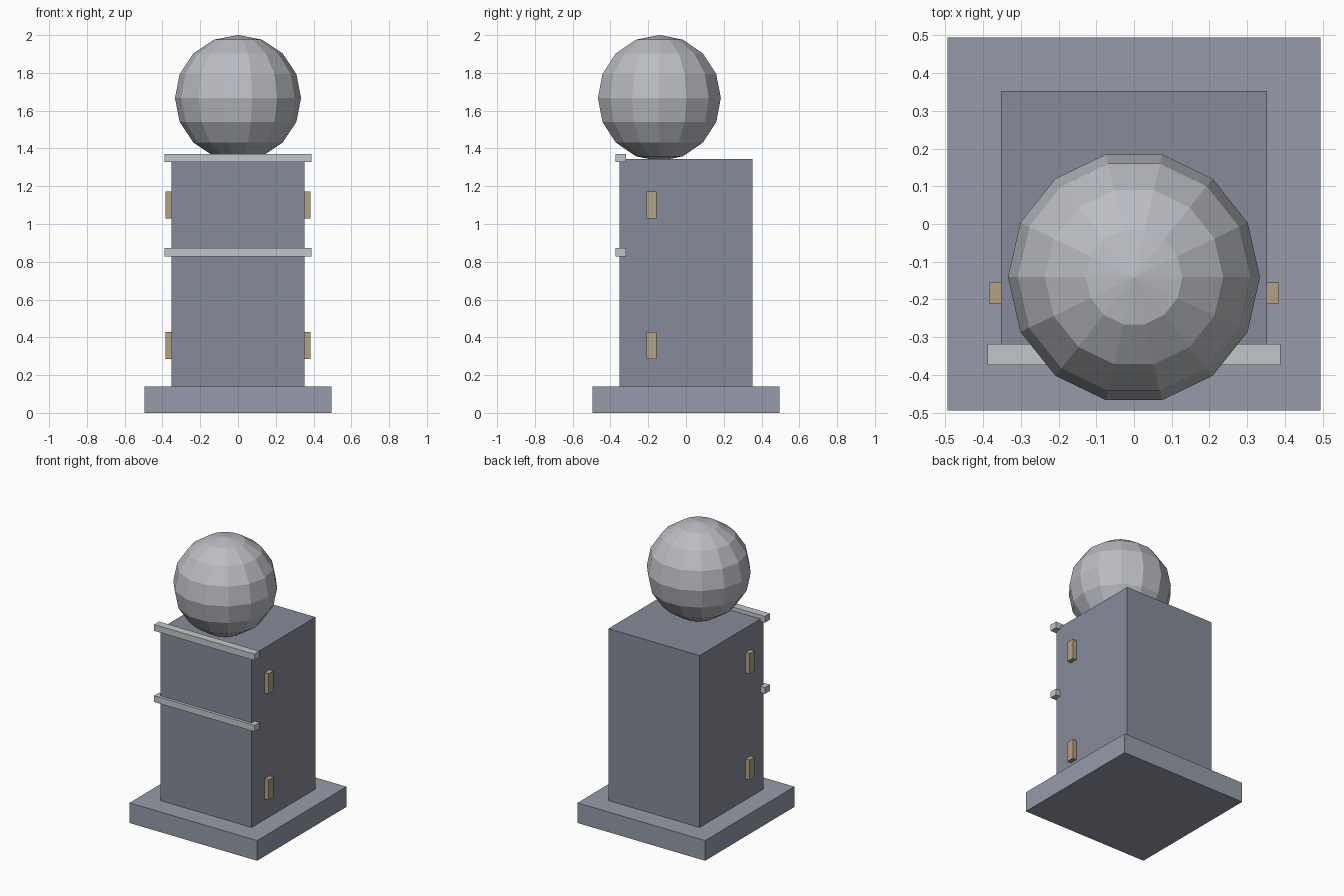
import bpy, bmesh
from math import sin, cos, pi

if "Cube" in bpy.data.objects:
    bpy.data.objects.remove(bpy.data.objects["Cube"])


def material(name, rgb):
    mat = bpy.data.materials.new(name)
    mat.diffuse_color = (*rgb, 1)
    mat.use_nodes = True
    mat.node_tree.nodes["Principled BSDF"].inputs["Base Color"].default_value = mat.diffuse_color
    return mat


slate = material("slate", (0.30, 0.33, 0.40))
dark_slate = material("dark_slate", (0.24, 0.26, 0.32))
pale_metal = material("pale_metal", (0.55, 0.57, 0.60))
steel = material("steel", (0.50, 0.51, 0.55))
brass = material("brass", (0.45, 0.36, 0.23))


def add_object(name, bm, mat):
    bmesh.ops.recalc_face_normals(bm, faces=bm.faces)
    mesh = bpy.data.meshes.new(name)
    bm.to_mesh(mesh)
    bm.free()
    mesh.materials.append(mat)
    obj = bpy.data.objects.new(name, mesh)
    bpy.context.collection.objects.link(obj)
    return obj


def box(name, lo, hi, mat):
    bm = bmesh.new()
    bmesh.ops.create_cube(bm, size=1)
    for v in bm.verts:
        v.co = [(a + b) / 2 + c * (b - a) for a, b, c in zip(lo, hi, v.co)]
    return add_object(name, bm, mat)


def ball(name, center, radius, sides, rings, mat):
    # Low-poly sphere with a corner pointing along +x
    cx, cy, cz = center
    bm = bmesh.new()
    top = bm.verts.new((cx, cy, cz + radius))
    bottom = bm.verts.new((cx, cy, cz - radius))
    loops = []
    for i in range(1, rings):
        r, z = radius * sin(pi * i / rings), radius * cos(pi * i / rings)
        loops.append([bm.verts.new((cx + r * cos(2 * pi * k / sides),
                                    cy + r * sin(2 * pi * k / sides), cz + z))
                      for k in range(sides)])
    for k in range(sides):
        n = (k + 1) % sides
        bm.faces.new((top, loops[0][k], loops[0][n]))
        bm.faces.new((bottom, loops[-1][n], loops[-1][k]))
        for a, b in zip(loops, loops[1:]):
            bm.faces.new((a[k], b[k], b[n], a[n]))
    return add_object(name, bm, mat)


# Plinth and main block
box("base", (-0.494, -0.494, 0), (0.494, 0.494, 0.141), slate)
box("body", (-0.353, -0.353, 0.141), (0.353, 0.353, 1.344), dark_slate)

# Ball on top, towards the front
ball("top_ball", (0, -0.141, 1.667), 0.334, 14, 8, steel)

# Horizontal bars across the front
for label, z in (("lower", 0.851), ("upper", 1.349)):
    box(label + "_front_bar", (-0.388, -0.373, z - 0.022),
        (0.388, -0.318, z + 0.022), pale_metal)

# Side tabs, two per side
for side, x in (("left", -0.352), ("right", 0.352)):
    for label, z in (("lower", 0.357), ("upper", 1.1)):
        box(f"{side}_{label}_tab", (x - 0.032, -0.21, z - 0.071),
            (x + 0.032, -0.155, z + 0.071), brass)
